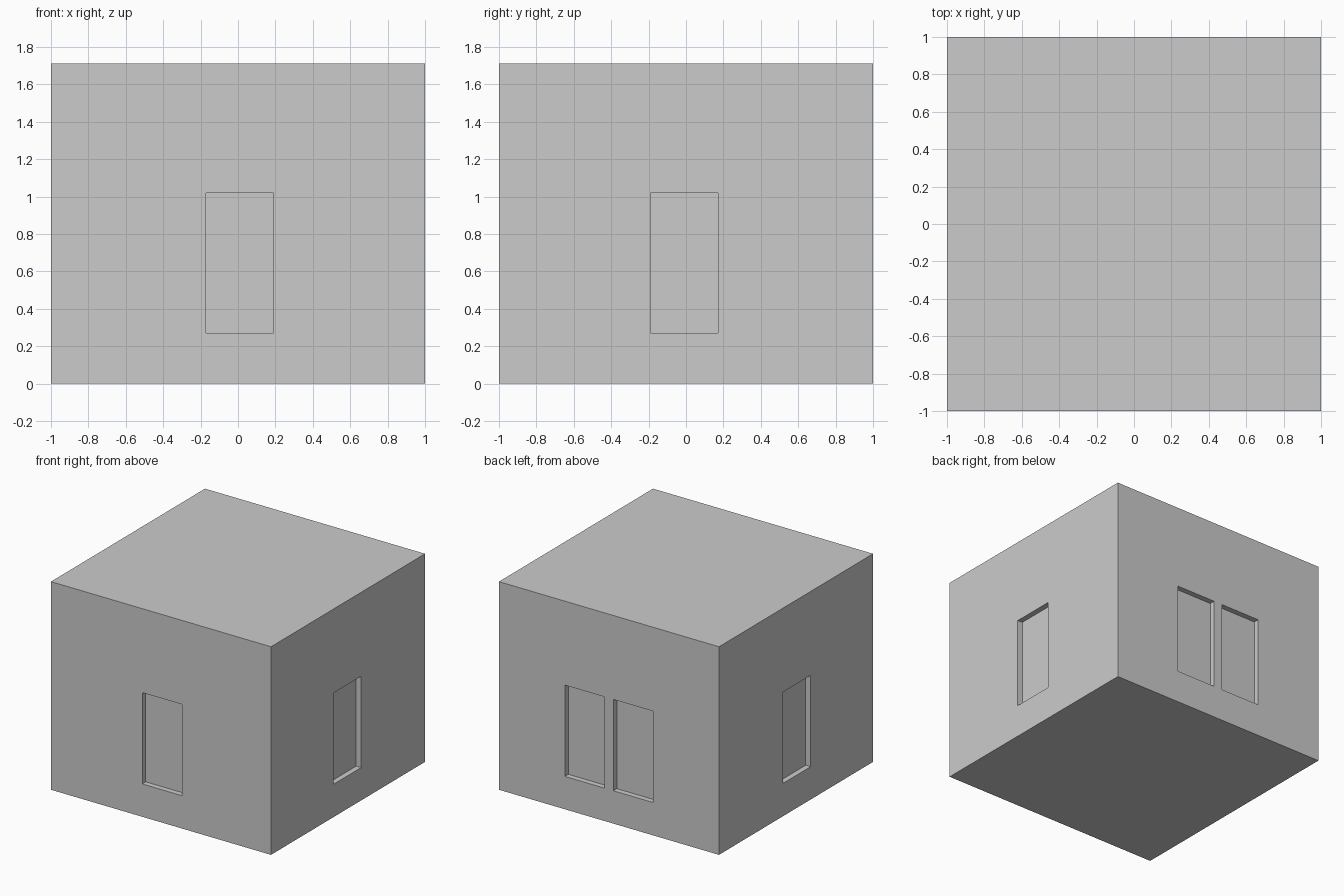
import bpy

if "Cube" in bpy.data.objects:
    bpy.data.objects.remove(bpy.data.objects["Cube"])

W, H = 2.0, 1.71            # plan size and height
SILL, HEAD = 0.27, 1.02     # window bottom and top
DEPTH = 0.045               # recess depth


def box(name, lo, hi):
    bpy.ops.mesh.primitive_cube_add(size=1, location=[(a + b) / 2 for a, b in zip(lo, hi)])
    ob = bpy.context.object
    ob.name = name
    ob.scale = [b - a for a, b in zip(lo, hi)]
    bpy.ops.object.transform_apply(location=True, rotation=True, scale=True)
    return ob


# Solid building block
building = box("building_block", (-W / 2, -W / 2, 0), (W / 2, W / 2, H))

# Window recesses: name, wall axis (0 = x wall, 1 = y wall), side, start and end along the wall
windows = [
    ("front_window", 1, -1, -0.17, 0.19),
    ("right_window", 0, 1, -0.19, 0.17),
    ("left_window", 0, -1, -0.19, 0.17),
    ("back_window_a", 1, 1, 0.04, 0.40),
    ("back_window_b", 1, 1, -0.40, -0.04),
]
for name, axis, side, a, b in windows:
    inner, outer = sorted((side * (W / 2 - DEPTH), side * (W / 2 + 0.1)))
    lo, hi = [a, a, SILL], [b, b, HEAD]
    lo[axis], hi[axis] = inner, outer
    cutter = box(name + "_cutter", lo, hi)
    cutter.hide_render = True
    cutter.display_type = 'WIRE'
    cut = building.modifiers.new(name, 'BOOLEAN')
    cut.operation = 'DIFFERENCE'
    cut.solver = 'EXACT'
    cut.object = cutter
